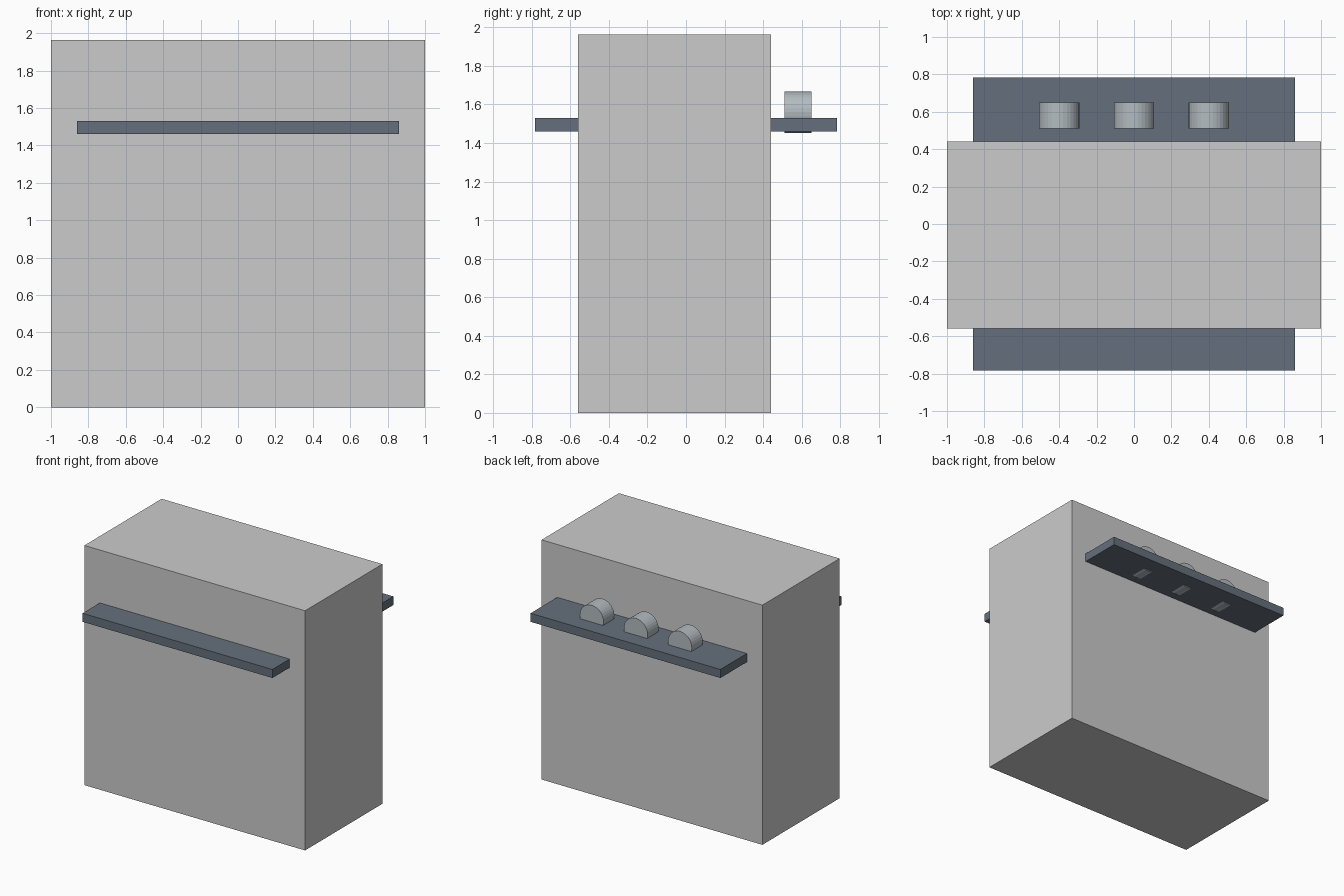
import bpy
import math

if "Cube" in bpy.data.objects:
    bpy.data.objects.remove(bpy.data.objects["Cube"])


def box(name, lo, hi):
    size = [b - a for a, b in zip(lo, hi)]
    centre = [(a + b) / 2 for a, b in zip(lo, hi)]
    bpy.ops.mesh.primitive_cube_add(size=1, location=centre)
    ob = bpy.context.object
    ob.name = name
    ob.scale = size
    bpy.ops.object.transform_apply(location=False, rotation=False, scale=True)
    return ob


def paint(ob, name, rgb):
    mat = bpy.data.materials.get(name) or bpy.data.materials.new(name)
    mat.diffuse_color = (*rgb, 1)
    mat.use_nodes = True
    mat.node_tree.nodes["Principled BSDF"].inputs["Base Color"].default_value = mat.diffuse_color
    ob.data.materials.append(mat)


# Main block
box("body", (-1, -0.56, 0), (1, 0.44, 1.963))

# Counter slab running through the block, sticking out front and back
counter = box("counter", (-0.86, -0.783, 1.46), (0.86, 0.783, 1.53))
paint(counter, "slate", (0.13, 0.16, 0.20))

# Three drums lying on the back ledge, sunk slightly through it
for i, x in enumerate((-0.4, 0, 0.4)):
    bpy.ops.mesh.primitive_cylinder_add(
        vertices=32, radius=0.108, depth=0.14,
        location=(x, 0.58, 1.56), rotation=(math.pi / 2, 0, 0))
    drum = bpy.context.object
    drum.name = f"drum_{i + 1}"
    paint(drum, "pale_steel", (0.45, 0.50, 0.53))
